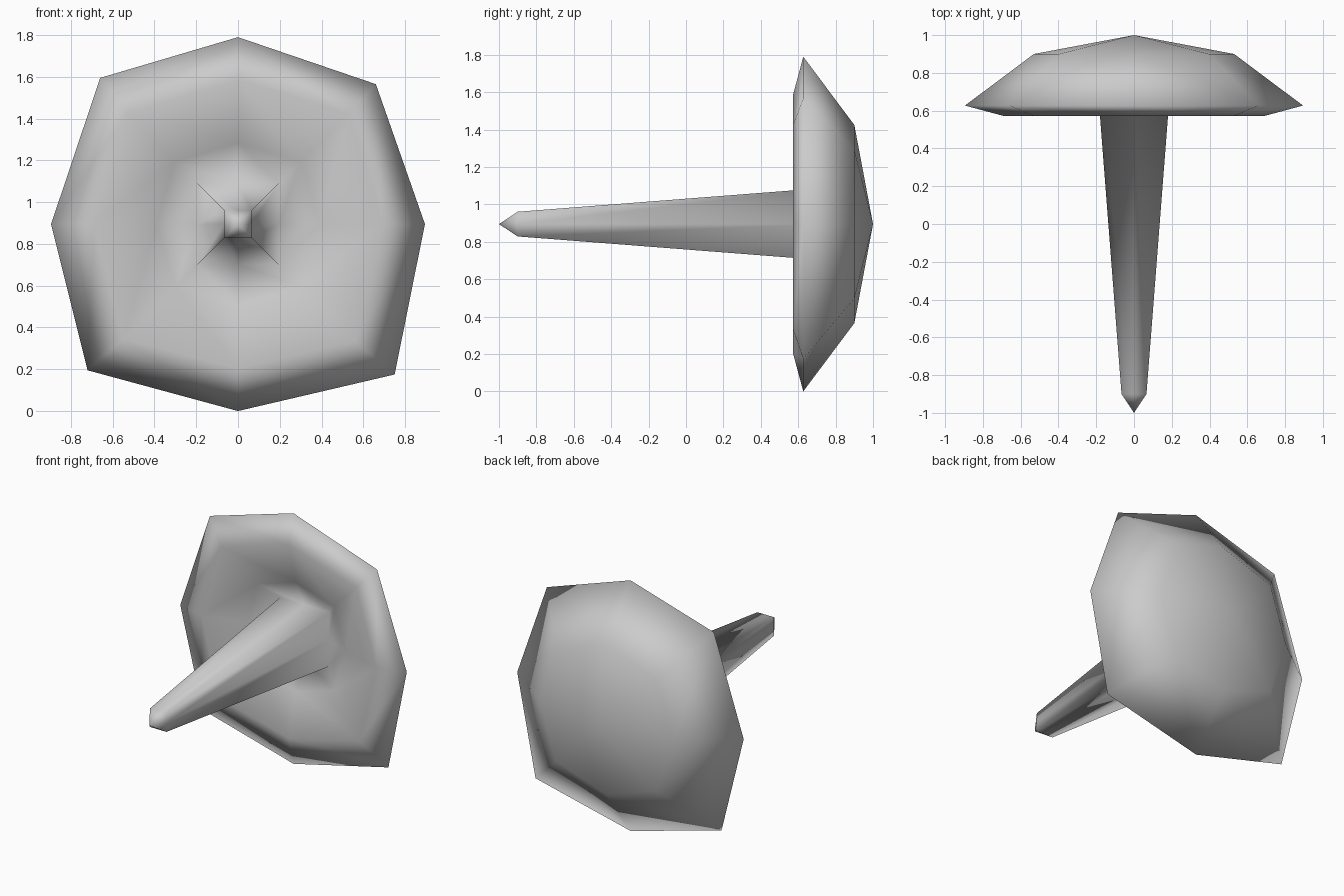
import bpy, bmesh, math
from mathutils import Vector

if "Cube" in bpy.data.objects:
    bpy.data.objects.remove(bpy.data.objects["Cube"])

CZ = 0.9  # height of the nail axis

metal = bpy.data.materials.new("grey metal")
metal.diffuse_color = (0.6, 0.6, 0.6, 1)
metal.use_nodes = True
metal.node_tree.nodes["Principled BSDF"].inputs["Base Color"].default_value = metal.diffuse_color


def octagon(r, y, diag=None):
    """Eight points around the axis; diag sets the four corners (x, z)."""
    pts = []
    for i in range(8):
        a = i * math.pi / 4
        if diag and i % 2:
            x, z = diag[i // 2]
        else:
            x, z = r * math.cos(a), r * math.sin(a)
        pts.append(Vector((x, y, CZ + z)))
    return pts


def square(h, y, k=1.0):
    """Square section with a point in the middle of every side."""
    c = h * k
    return octagon(h, y, [(c, c), (-c, c), (-c, -c), (c, -c)])


# Sections from the sharp tip, along the shank, over the head to its crown
rings = [
    square(0.066, -0.90),
    square(0.194, 0.75),
    square(0.39, 0.655, 0.77),
    octagon(0.69, 0.572, [(0.53, 0.53), (-0.53, 0.53), (-0.55, -0.55), (0.56, -0.56)]),
    octagon(0.895, 0.627, [(0.66, 0.67), (-0.66, 0.70), (-0.72, -0.70), (0.75, -0.72)]),
    square(0.53, 0.90, 0.75),
]

bm = bmesh.new()
loops = [[bm.verts.new(p) for p in ring] for ring in rings]
tip = bm.verts.new((0, -1, CZ))
crown = bm.verts.new((0, 1, CZ))
for i in range(8):
    j = (i + 1) % 8
    bm.faces.new((tip, loops[0][i], loops[0][j]))
    for a, b in zip(loops, loops[1:]):
        bm.faces.new((a[i], b[i], b[j], a[j]))
    bm.faces.new((crown, loops[-1][j], loops[-1][i]))
bmesh.ops.recalc_face_normals(bm, faces=bm.faces)
for f in bm.faces:
    f.smooth = True

# Stand the lowest rim point on the ground
low = min(v.co.z for v in bm.verts)
bmesh.ops.translate(bm, verts=bm.verts, vec=(0, 0, -low))

mesh = bpy.data.meshes.new("nail")
bm.to_mesh(mesh)
bm.free()
mesh.materials.append(metal)
nail = bpy.data.objects.new("nail", mesh)
bpy.context.collection.objects.link(nail)
